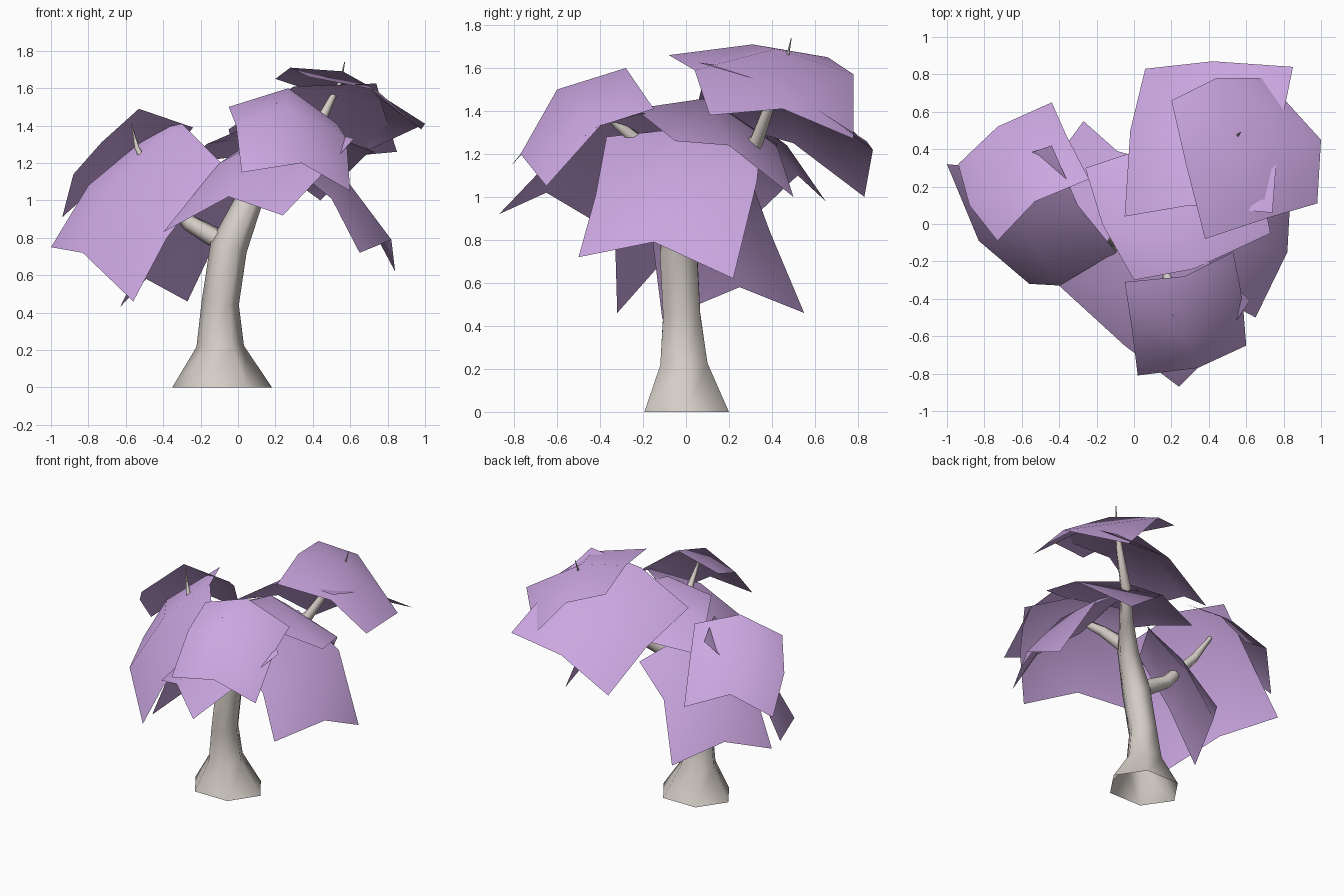
import bpy, bmesh, math
from mathutils import Vector

if "Cube" in bpy.data.objects:
    bpy.data.objects.remove(bpy.data.objects["Cube"], do_unlink=True)


def material(name, rgb):
    m = bpy.data.materials.new(name)
    m.use_nodes = True
    m.diffuse_color = (*rgb, 1)
    bsdf = m.node_tree.nodes["Principled BSDF"]
    bsdf.inputs["Base Color"].default_value = (*rgb, 1)
    bsdf.inputs["Roughness"].default_value = 0.9
    return m


LILAC = material("lilac_foliage", (0.6, 0.385, 0.755))
BARK = material("pale_bark", (0.66, 0.61, 0.565))


def finish(bm, name, mat):
    mesh = bpy.data.meshes.new(name)
    bm.to_mesh(mesh)
    bm.free()
    mesh.materials.append(mat)
    obj = bpy.data.objects.new(name, mesh)
    bpy.context.collection.objects.link(obj)
    return obj


def tube(name, path, foot_depth=1.0, sides=6):
    """Tapered limb through (x, y, z, radius) points, open at its root."""
    bm = bmesh.new()
    pts = [Vector(p[:3]) for p in path]
    rings = []
    for i, p in enumerate(pts):
        along = pts[min(i + 1, len(pts) - 1)] - pts[max(i - 1, 0)]
        if p.z == 0:
            along = Vector((0, 0, 1))
        turn = Vector((0, 0, 1)).rotation_difference(along)
        depth = foot_depth if i == 0 else 1.0
        ring = []
        for k in range(sides):
            a = 2 * math.pi * k / sides
            offset = Vector((math.cos(a), math.sin(a) * depth, 0)) * path[i][3]
            ring.append(bm.verts.new(p + turn @ offset))
        rings.append(ring)
    for a, b in zip(rings, rings[1:]):
        for k in range(sides):
            j = (k + 1) % sides
            bm.faces.new((a[k], a[j], b[j], b[k])).smooth = True
    bm.faces.new(rings[-1])
    return finish(bm, name, BARK)


def leaf_sheet(name, *rows):
    """Thin bent sheet lofted across three short edge profiles."""
    bm = bmesh.new()
    grid = [[bm.verts.new(p) for p in row] for row in rows]
    for a, b in zip(grid, grid[1:]):
        for k in range(len(a) - 1):
            bm.faces.new((a[k], a[k + 1], b[k + 1], b[k])).smooth = True
    # make the whole sheet face upward
    bm.normal_update()
    if sum(f.normal.z for f in bm.faces) < 0:
        bmesh.ops.reverse_faces(bm, faces=bm.faces[:])
    return finish(bm, name, LILAC)


# Trunk with a flared foot, bending into the tallest limb
tube("trunk", [(-.085, .003, 0, .267), (-.095, -.01, .22, .127), (-.095, -.02, .45, .1),
               (-.05, -.035, .75, .1), (.06, .01, 1.0, .075), (.21, .17, 1.13, .05),
               (.35, .33, 1.26, .037), (.46, .4, 1.46, .025), (.55, .47, 1.64, .009),
               (.57, .49, 1.74, .002)], foot_depth=.85)

# Side branches
tube("left_branch", [(-.05, -.01, .76, .06), (-.26, .03, .88, .045), (-.44, .11, 1.1, .03),
                     (-.54, .18, 1.28, .013), (-.57, .2, 1.41, .002)])
tube("front_branch", [(.05, .02, 1.02, .055), (.14, -.16, 1.21, .038), (.19, -.32, 1.34, .024),
                      (.21, -.49, 1.52, .003)])

# Upper back canopy
leaf_sheet("top_leaf_upper",
           [(.2, .66, 1.65), (.44, .78, 1.57), (.7, .78, 1.27)],
           [(.28, .31, 1.71), (.56, .42, 1.69), (1.0, .45, 1.41)],
           [(.38, -.08, 1.66), (.74, .04, 1.59), (.98, .11, 1.38)])
leaf_sheet("top_leaf_lower",
           [(.06, .83, 1.0), (.42, .87, 1.22), (.85, .84, 1.26)],
           [(-.02, .5, 1.25), (.38, .5, 1.57), (.77, .45, 1.51)],
           [(-.05, .04, 1.38), (.3, .1, 1.61), (.74, .06, 1.625)])

# Front canopy
leaf_sheet("front_leaf_upper",
           [(-.05, -.31, 1.5), (.27, -.28, 1.6), (.53, -.15, 1.41)],
           [(-.01, -.57, 1.4), (.26, -.6, 1.5), (.58, -.4, 1.33)],
           [(.02, -.81, 1.15), (.34, -.77, 1.2), (.6, -.65, 1.05)])
leaf_sheet("front_leaf_lower",
           [(-.4, -.33, .83), (-.05, -.65, 1.02), (.24, -.87, .92)],
           [(-.1, -.15, 1.2), (.16, -.4, 1.34), (.45, -.66, 1.14)],
           [(.1, 0, 1.33), (.4, -.2, 1.39), (.62, -.41, 1.33)])

# Left canopy
leaf_sheet("left_leaf_upper",
           [(-.94, .32, .91), (-.73, .52, 1.1), (-.44, .65, .98)],
           [(-.88, .1, 1.14), (-.6, .31, 1.36), (-.36, .47, 1.24)],
           [(-.73, -.09, 1.31), (-.53, .12, 1.49), (-.24, .24, 1.39)])
leaf_sheet("left_leaf_lower",
           [(-1.0, .32, .75), (-.83, -.09, .72), (-.56, -.32, .46)],
           [(-.8, .3, 1.08), (-.6, -.01, 1.13), (-.38, -.33, .8)],
           [(-.44, .42, 1.38), (-.3, .1, 1.41), (-.08, -.17, 1.19)])

# Middle canopy and hanging skirts
leaf_sheet("centre_leaf",
           [(-.26, .3, 1.2), (.1, .42, 1.25), (.44, .5, 1.0)],
           [(-.17, 0, 1.3), (.2, .1, 1.46), (.68, .2, 1.24)],
           [(0, -.3, 1.33), (.32, -.24, 1.41), (.73, -.05, 1.26)])
leaf_sheet("right_hanging_leaf",
           [(.65, -.5, .72), (.82, -.15, .79), (.84, .22, .62)],
           [(.5, -.42, 1.01), (.58, -.08, 1.11), (.6, .33, 1.07)],
           [(.16, -.37, 1.28), (.2, 0, 1.32), (.25, .35, 1.27)])
leaf_sheet("back_hanging_leaf",
           [(-.63, -.11, .43), (-.49, .25, .58), (-.27, .55, .46)],
           [(-.44, -.16, .83), (-.31, .16, .94), (-.09, .39, .84)],
           [(-.17, -.15, 1.12), (-.03, .12, 1.18), (.16, .32, 1.03)])
